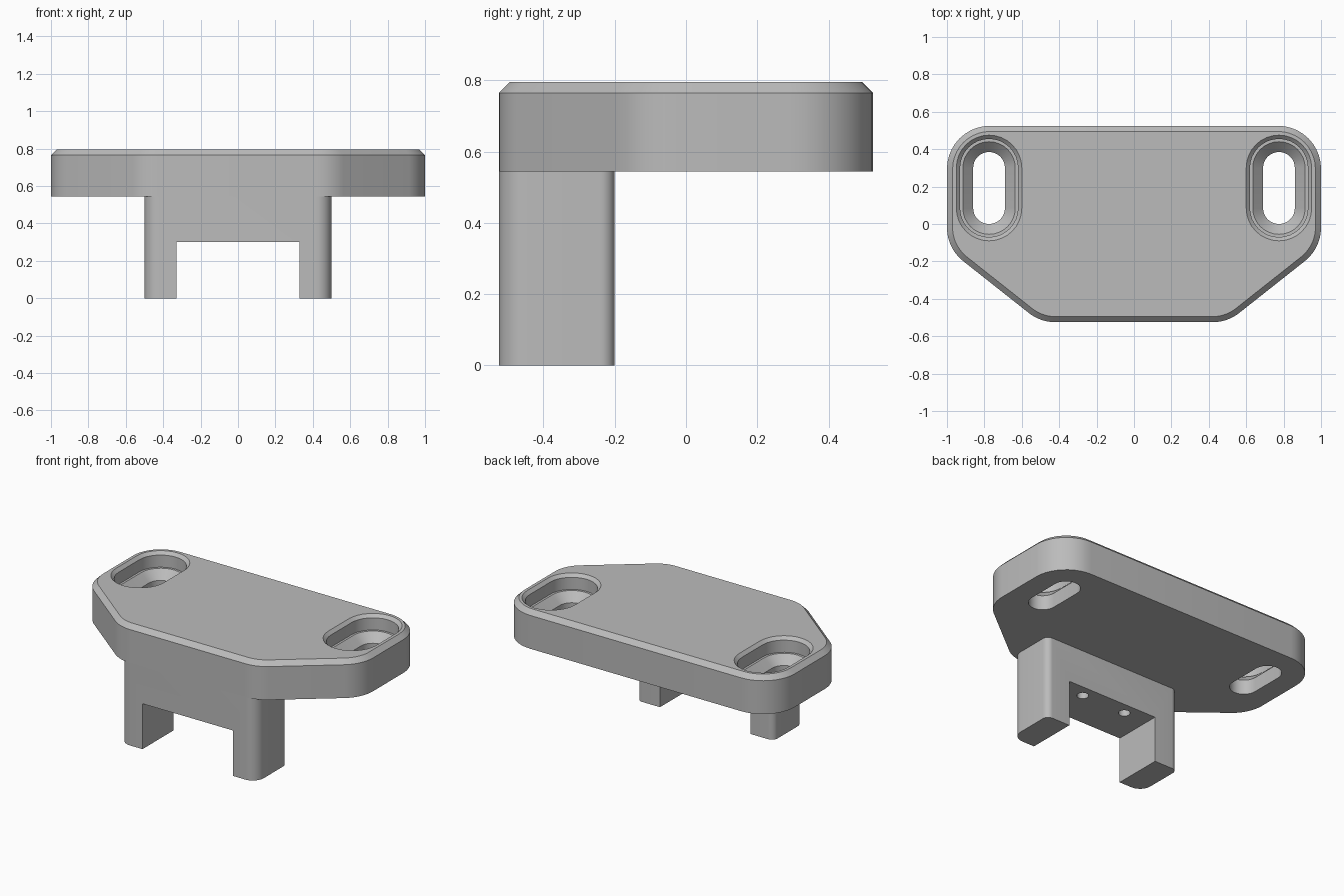
import bpy, bmesh, math
from mathutils import Vector

if "Cube" in bpy.data.objects:
    bpy.data.objects.remove(bpy.data.objects["Cube"])

grey = bpy.data.materials.new("plain grey")
grey.use_nodes = True
colour = (0.5, 0.5, 0.5, 1)
grey.diffuse_color = colour
grey.node_tree.nodes["Principled BSDF"].inputs["Base Color"].default_value = colour


def fillet(corners, steps=10):
    """Counterclockwise outline from (x, y, radius) corners."""
    out = []
    for i, (x, y, r) in enumerate(corners):
        p = Vector((x, y))
        if r == 0:
            out.append(p)
            continue
        a = (Vector(corners[i - 1][:2]) - p).normalized()
        b = (Vector(corners[(i + 1) % len(corners)][:2]) - p).normalized()
        half = a.angle(b) / 2
        centre = p + (a + b).normalized() * r / math.sin(half)
        start = p + a * r / math.tan(half) - centre
        sweep = math.pi - 2 * half
        for k in range(steps + 1):
            t = sweep * k / steps
            c, s = math.cos(t), math.sin(t)
            out.append(centre + Vector((start.x * c - start.y * s, start.x * s + start.y * c)))
    return out


def inset(outline, d):
    """Move an outline inward by d with mitred corners."""
    out = []
    for i, p in enumerate(outline):
        e1 = (p - outline[i - 1]).normalized()
        e2 = (outline[(i + 1) % len(outline)] - p).normalized()
        n1, n2 = Vector((-e1.y, e1.x)), Vector((-e2.y, e2.x))
        out.append(p + (n1 + n2) * d / (1 + n1.dot(n2)))
    return out


def slot(r, x=0.775, y0=0.085, y1=0.30, steps=16):
    """Stadium outline running along y."""
    out = []
    for cy, a0 in ((y1, 0), (y0, math.pi)):
        for k in range(steps + 1):
            t = a0 + math.pi * k / steps
            out.append(Vector((x + r * math.cos(t), cy + r * math.sin(t))))
    return out


def loft(name, rings):
    """Solid through a list of (outline, z) rings, bottom to top."""
    bm = bmesh.new()
    loops = [[bm.verts.new((p.x, p.y, z)) for p in pts] for pts, z in rings]
    n = len(loops[0])
    bm.faces.new(loops[0][::-1])
    bm.faces.new(loops[-1])
    for lo, hi in zip(loops, loops[1:]):
        for i in range(n):
            j = (i + 1) % n
            bm.faces.new((lo[i], lo[j], hi[j], hi[i]))
    bmesh.ops.recalc_face_normals(bm, faces=bm.faces)
    mesh = bpy.data.meshes.new(name)
    bm.to_mesh(mesh)
    bm.free()
    mesh.materials.append(grey)
    obj = bpy.data.objects.new(name, mesh)
    bpy.context.collection.objects.link(obj)
    return obj


def cut(target, cutter):
    mod = target.modifiers.new("cut", "BOOLEAN")
    mod.operation = "DIFFERENCE"
    mod.solver = "EXACT"
    mod.object = cutter
    bpy.context.view_layer.objects.active = target
    bpy.ops.object.modifier_apply(modifier=mod.name)
    bpy.data.objects.remove(cutter)


def mirrored(right_half):
    """Complete a symmetric outline from its +x corners."""
    return right_half + [(-x, y, r) for x, y, r in reversed(right_half)]


# Mounting plate with chamfered top rim
BASE, TOP, FRONT = 0.545, 0.795, -0.525
plan = fillet(mirrored([(0.5, FRONT, 0.23), (1, -0.13, 0.23), (1, 0.525, 0.23)]))
plate = loft("mounting_plate", [(plan, BASE), (plan, TOP - 0.03), (inset(plan, 0.03), TOP)])

# Countersunk slots with a small bevel at the mouth
for side in (-1, 1):
    profile = [(0.085, 0.5), (0.085, 0.64), (0.14, 0.695), (0.155, 0.695),
               (0.155, TOP - 0.02), (0.175, TOP), (0.175, 0.85)]
    cut(plate, loft("slot_cutter", [(slot(r, side * 0.775), z) for r, z in profile]))

# Bracket block with rounded vertical corners, flush with the plate front
foot = fillet(mirrored([(0.5, FRONT, 0.08), (0.5, -0.2, 0.04)]))
bracket = loft("leg_bracket", [(foot, 0), (foot, BASE)])

# Notch between the two legs
gap = fillet(mirrored([(0.33, -0.7, 0), (0.33, 0, 0)]))
cut(bracket, loft("notch_cutter", [(gap, -0.1), (gap, 0.3)]))

# Blind screw holes in the notch ceiling
for side in (-1, 1):
    hole = slot(0.035, side * 0.16, -0.28, -0.28)[:-1]
    del hole[16]
    cut(bracket, loft("hole_cutter", [(hole, 0.25), (hole, 0.5)]))

# Smooth rounded walls, crisp edges
for obj in (plate, bracket):
    bpy.ops.object.select_all(action="DESELECT")
    obj.select_set(True)
    bpy.context.view_layer.objects.active = obj
    bpy.ops.object.shade_smooth_by_angle(angle=math.radians(25))
